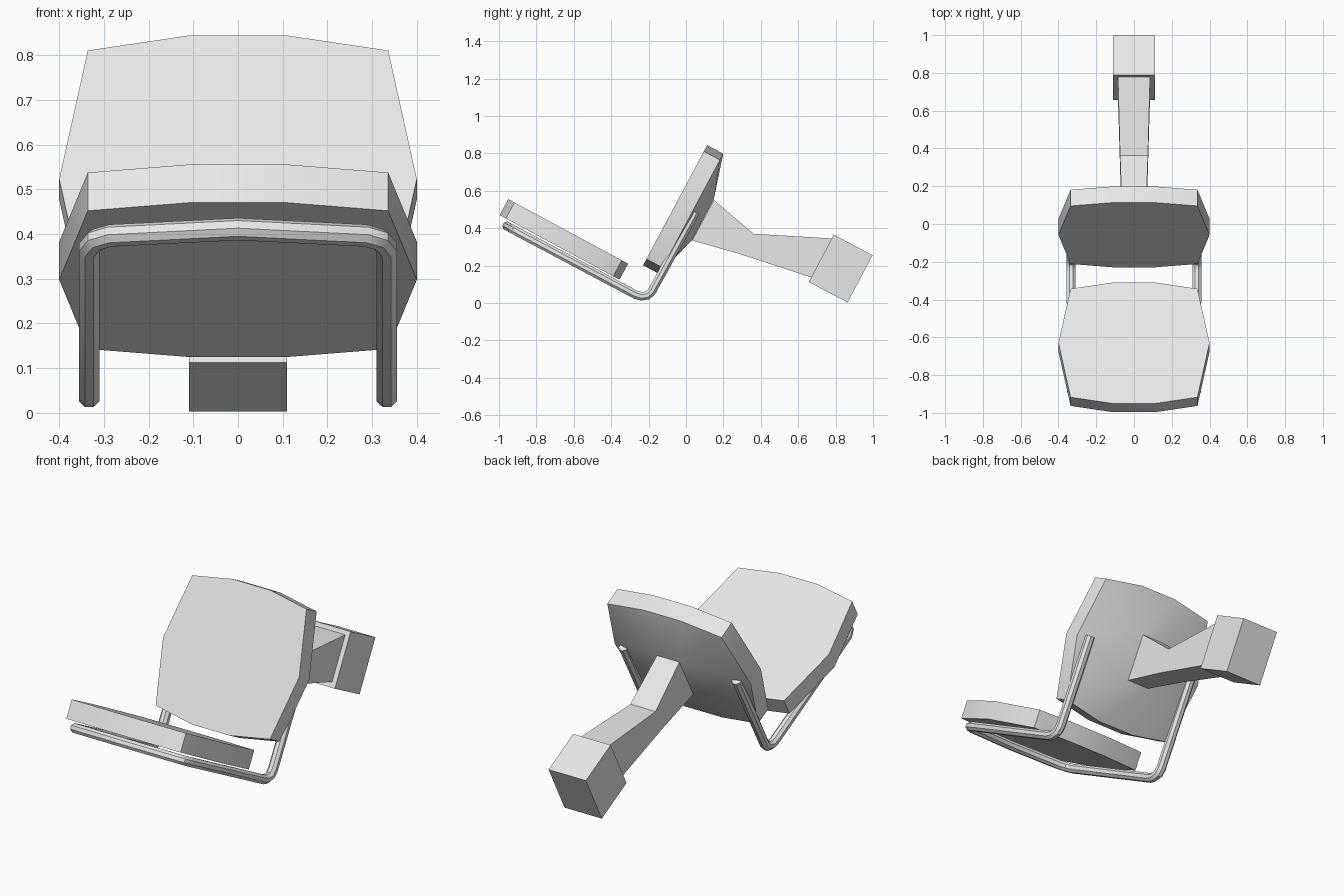
import bpy, bmesh
from math import radians, pi
from mathutils import Matrix, Vector

default = bpy.data.objects.get("Cube")
if default:
    bpy.data.objects.remove(default, do_unlink=True)

grey = bpy.data.materials.new("light_grey")
grey.use_nodes = True
grey.diffuse_color = (0.8, 0.8, 0.8, 1)
grey.node_tree.nodes["Principled BSDF"].inputs["Base Color"].default_value = (0.8, 0.8, 0.8, 1)


def add_object(name, mesh):
    mesh.materials.clear()
    mesh.materials.append(grey)
    mesh.shade_smooth()
    mesh.set_sharp_from_angle(angle=radians(30))
    obj = bpy.data.objects.new(name, mesh)
    bpy.context.collection.objects.link(obj)
    return obj


def finish(name, bm, matrix=Matrix()):
    bmesh.ops.recalc_face_normals(bm, faces=bm.faces[:])
    bm.transform(matrix)
    mesh = bpy.data.meshes.new(name)
    bm.to_mesh(mesh)
    bm.free()
    return add_object(name, mesh)


def loft(rings):
    """Closed skin through rings that have equal point counts."""
    bm = bmesh.new()
    loops = [[bm.verts.new(p) for p in ring] for ring in rings]
    count = len(loops[0])
    for a, b in zip(loops, loops[1:]):
        for i in range(count):
            j = (i + 1) % count
            bm.faces.new((a[i], a[j], b[j], b[i]))
    bm.faces.new(loops[0])
    bm.faces.new(loops[-1])
    return bm


def place(y, z, tilt):
    return Matrix.Translation((0, y, z)) @ Matrix.Rotation(radians(tilt), 4, 'X')


# Shared ten-sided cushion outline
quarter = [(0.11, 0.364), (0.336, 0.326), (0.4, 0)]
right_half = quarter + [(x, -y) for x, y in reversed(quarter[:2])]
outline = right_half + [(-x, y) for x, y in reversed(right_half)]


def cushion_ring(depth):
    return [(x, y, -depth) for x, y in outline]


# Seat: plain slab
finish("seat", loft([cushion_ring(0), cushion_ring(0.097)]), place(-0.63, 0.383, -28.3))

# Backrest: slab with a shell at the back that tapers to the stalk
bm = bmesh.new()
socket = [(x, y, -0.168) for x in (-0.066, 0.066) for y in (-0.123, 0.123)]
for p in cushion_ring(0) + cushion_ring(0.097) + socket:
    bm.verts.new(p)
bmesh.ops.convex_hull(bm, input=bm.verts[:])
bmesh.ops.dissolve_limit(bm, angle_limit=radians(1), verts=bm.verts[:], edges=bm.edges[:])
finish("backrest", bm, place(-0.058, 0.523, 61.9))

# Stalk: half width, then upper and lower edge (y, z) of each section
sections = [(0.066, (0.15, 0.55), (0.033, 0.335)),
            (0.074, (0.362, 0.37), (0.30, 0.258)),
            (0.085, (0.785, 0.345), (0.67, 0.137))]
finish("stalk", loft([[(-w, *up), (w, *up), (w, *low), (-w, *low)]
                      for w, up, low in sections]))

# Mounting block behind the stalk
bm = bmesh.new()
bmesh.ops.create_cube(bm, size=1, matrix=Matrix.Diagonal((0.22, 0.235, 0.286, 1)))
finish("mount_block", bm, place(0.827, 0.184, -27.8))

# Tube frame: bowed front bar, two side rails, bent up behind the backrest
half = [Vector((x, -0.957 + 0.88 * s, 0.411 - 0.475 * s))
        for x, s in [(0.285, 0.03), (0.318, 0.05), (0.333, 0.09)]]
half += [Vector((0.333, y, z)) for y, z in
         [(-0.268, 0.044), (-0.238, 0.036), (-0.206, 0.04), (-0.182, 0.063), (0.05, 0.486)]]
path = [Vector((-p.x, p.y, p.z)) for p in reversed(half)] + [Vector((0, -0.957, 0.411))] + half
curve = bpy.data.curves.new("frame_path", 'CURVE')
curve.dimensions = '3D'
curve.bevel_depth = 0.025
curve.bevel_resolution = 2
curve.use_fill_caps = True
spline = curve.splines.new('POLY')
spline.points.add(len(path) - 1)
for point, p in zip(spline.points, path):
    point.co = (*p, 1)
    point.tilt = pi / 8
helper = bpy.data.objects.new("frame_path", curve)
bpy.context.collection.objects.link(helper)
tube = bpy.data.meshes.new_from_object(
    helper.evaluated_get(bpy.context.evaluated_depsgraph_get()))
bpy.data.objects.remove(helper, do_unlink=True)
add_object("tube_frame", tube)
